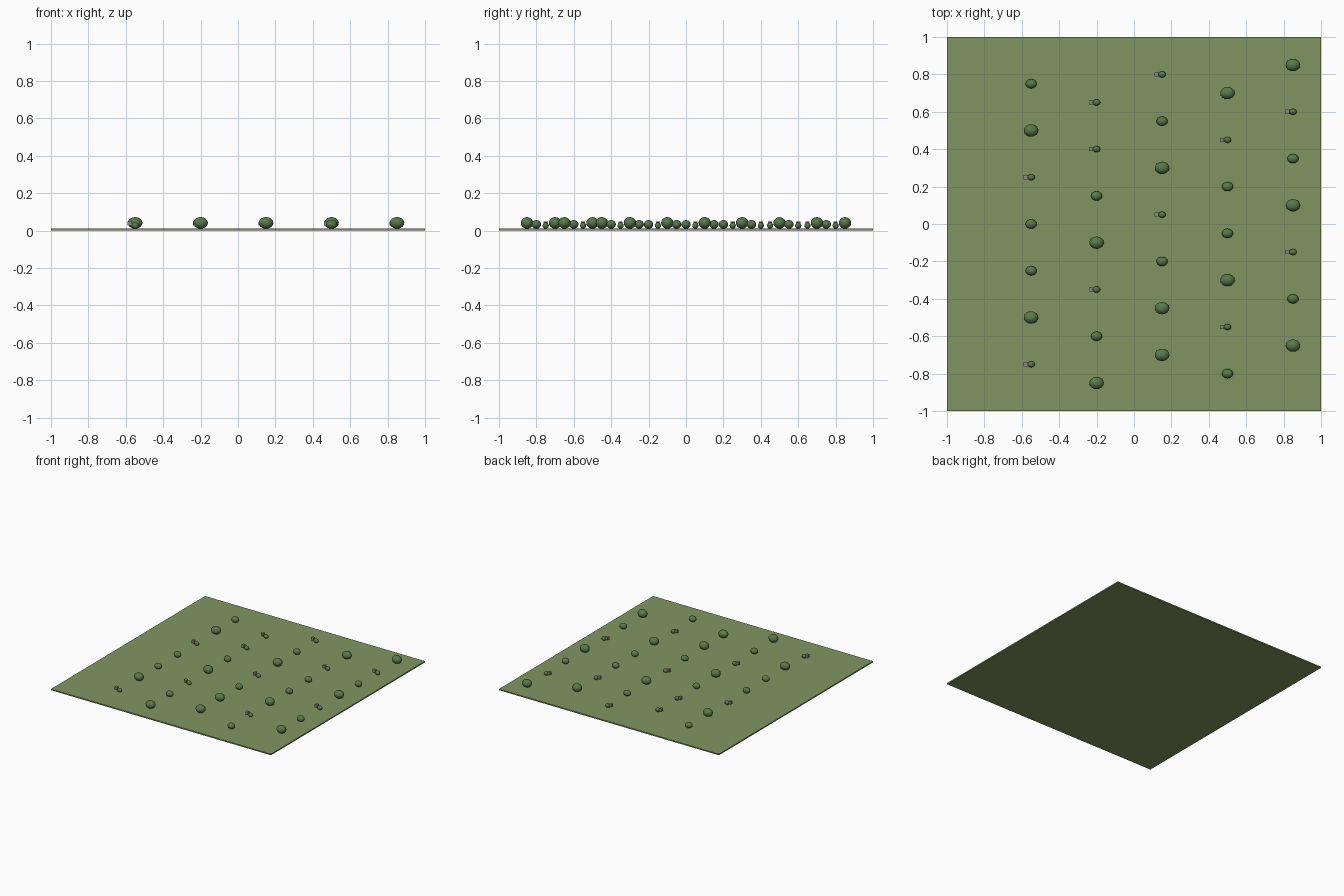
import bpy

if "Cube" in bpy.data.objects:
    bpy.data.objects.remove(bpy.data.objects["Cube"])

def material(name, rgb):
    m = bpy.data.materials.new(name)
    m.diffuse_color = (*rgb, 1)
    m.use_nodes = True
    m.node_tree.nodes["Principled BSDF"].inputs["Base Color"].default_value = m.diffuse_color
    return m

GRASS = material("grass", (0.22, 0.30, 0.12))
LEAF = material("leaf", (0.10, 0.19, 0.07))
STONE = material("stone", (0.30, 0.24, 0.23))

def box(name, loc, size, mat):
    bpy.ops.mesh.primitive_cube_add(size=1, location=loc)
    o = bpy.context.object
    o.name = name
    o.scale = size
    o.data.materials.append(mat)

def bush(name, loc, radii):
    bpy.ops.mesh.primitive_uv_sphere_add(segments=16, ring_count=10, location=loc)
    o = bpy.context.object
    o.name = name
    o.scale = radii
    o.data.materials.append(LEAF)
    bpy.ops.object.shade_smooth()

# Flat meadow slab
TOP = 0.01
box("ground", (0, 0, TOP / 2), (2, 2, TOP), GRASS)

# Ellipsoid radii for large, medium and small bushes
RADII = {"L": (0.039, 0.033, 0.031),
         "M": (0.030, 0.025, 0.023),
         "S": (0.020, 0.0165, 0.0165)}

# Columns: x, topmost y, bush kinds going down in steps of 0.25
COLUMNS = [(-0.55, 0.75, "MLSMMLS"),
           (-0.20, 0.65, "SSMLSML"),
           (0.15, 0.80, "SMLSMLL"),
           (0.50, 0.70, "LSMMLSM"),
           (0.85, 0.85, "LSMLSML")]

for x, y0, kinds in COLUMNS:
    for i, kind in enumerate(kinds):
        y = y0 - 0.25 * i
        r = RADII[kind]
        bush("bush_" + kind, (x, y, TOP + r[2]), r)
        # Small ones carry a little block at the left
        if kind == "S":
            box("side_block", (x - 0.029, y, 0.037), (0.022, 0.022, 0.022), STONE)
